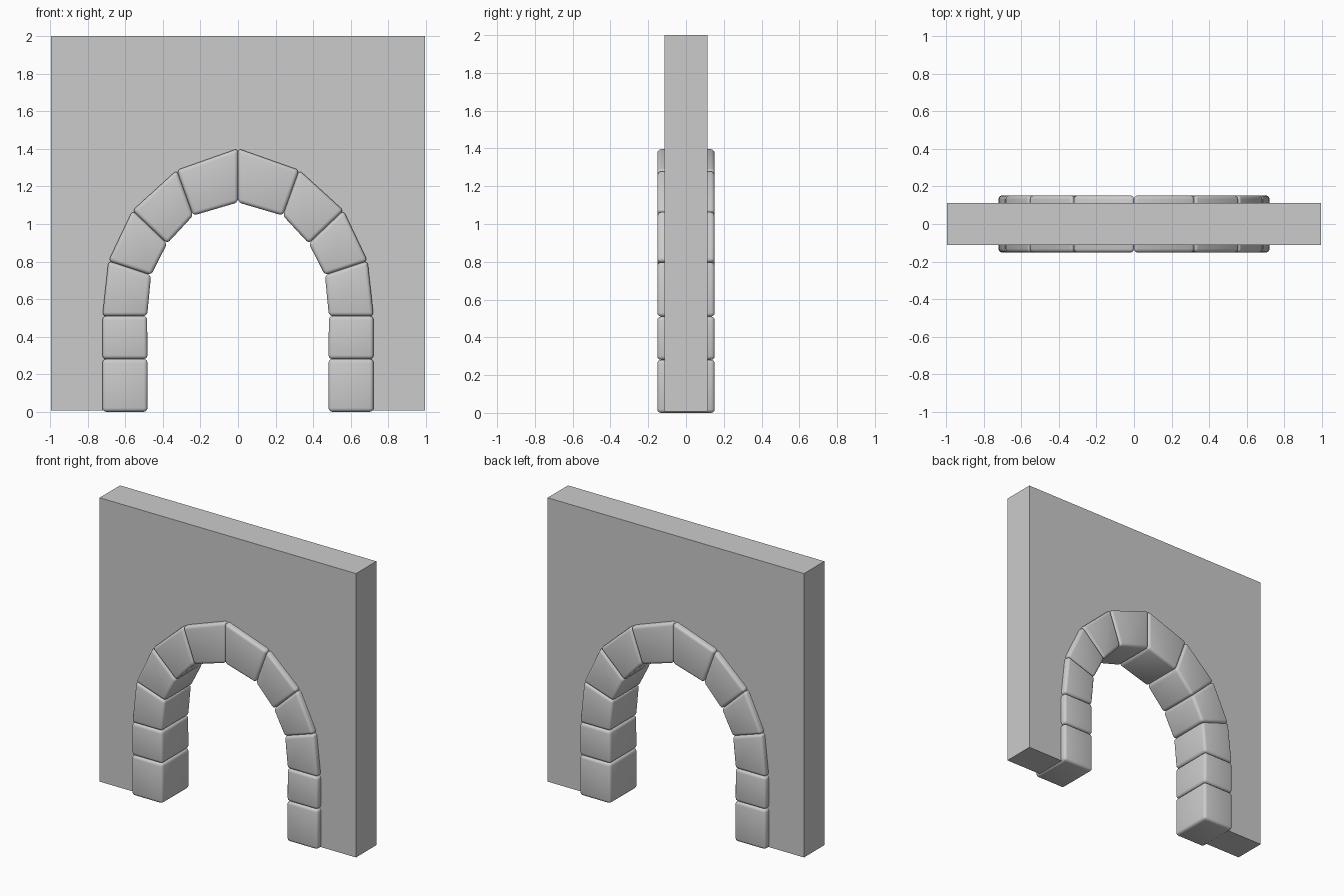
import bpy, bmesh

if "Cube" in bpy.data.objects:
    bpy.data.objects.remove(bpy.data.objects["Cube"])

# Joint lines of the right half of the arch: (inner point, outer point), in x,z
JOINTS = [
    ((0.482, 0.0), (0.722, 0.0)),
    ((0.482, 0.281), (0.722, 0.281)),
    ((0.484, 0.51), (0.722, 0.51)),
    ((0.463, 0.728), (0.690, 0.803)),
    ((0.377, 0.896), (0.562, 1.072)),
    ((0.239, 1.045), (0.326, 1.287)),
    ((0.0, 1.115), (0.0, 1.402)),
]


def prism(name, profile, half_depth):
    """Extrude an x,z outline through y."""
    bm = bmesh.new()
    front = [bm.verts.new((x, -half_depth, z)) for x, z in profile]
    face = bm.faces.new(front)
    ext = bmesh.ops.extrude_face_region(bm, geom=[face])
    for v in ext["geom"]:
        if isinstance(v, bmesh.types.BMVert):
            v.co.y = half_depth
    bmesh.ops.recalc_face_normals(bm, faces=bm.faces)
    mesh = bpy.data.meshes.new(name)
    bm.to_mesh(mesh)
    bm.free()
    obj = bpy.data.objects.new(name, mesh)
    bpy.context.collection.objects.link(obj)
    return obj


# Wall slab with an arched opening whose edge is buried inside the stones
mid = [((a[0] + b[0]) / 2, (a[1] + b[1]) / 2) for a, b in JOINTS]
mid = [(mid[0][0], 0.008)] + mid[1:]
right = [(0.995, 2.0), (0.995, 0.008)] + mid
left = [(-x, z) for x, z in reversed(right[:-1])]
prism("wall", right + left, 0.113)

# Arch stones: rounded blocks, mirrored to the left side
for i in range(len(JOINTS) - 1):
    (in0, out0), (in1, out1) = JOINTS[i], JOINTS[i + 1]
    stone = prism(f"arch_stone_{i + 1}", [in0, out0, out1, in1], 0.152)
    for p in stone.data.polygons:
        p.use_smooth = True
    bevel = stone.modifiers.new("rounded_edges", 'BEVEL')
    bevel.width = 0.02
    bevel.segments = 3
    bevel.limit_method = 'NONE'
    mirror = stone.modifiers.new("left_side", 'MIRROR')
    mirror.use_axis = (True, False, False)
    mirror.use_mirror_merge = False
